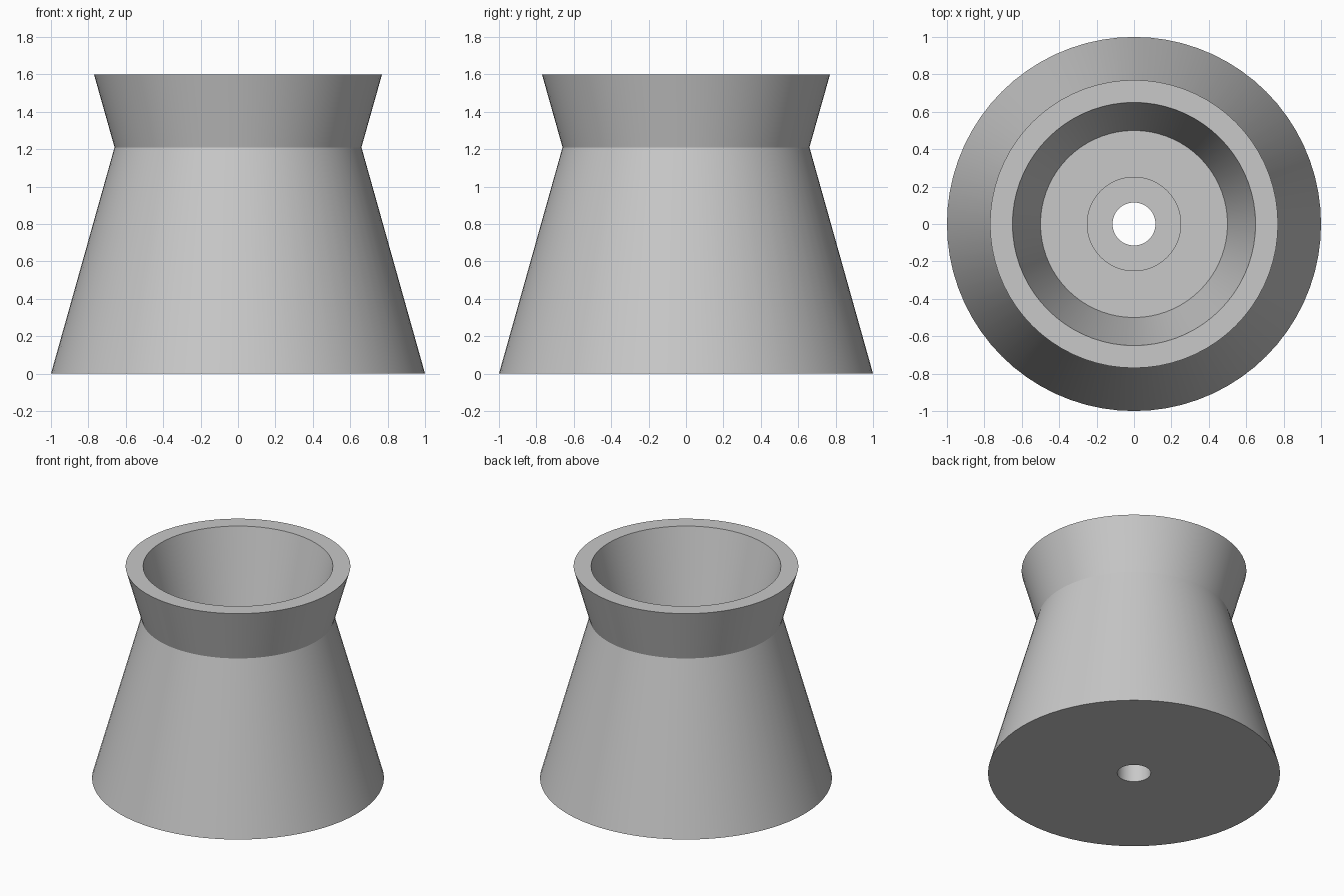
import bpy
import bmesh
from math import cos, sin, radians, tau

cube = bpy.data.objects.get("Cube")
if cube:
    bpy.data.objects.remove(cube, do_unlink=True)

SIDES = 72


def make_material(name, color):
    mat = bpy.data.materials.new(name)
    mat.use_nodes = True
    mat.diffuse_color = color
    mat.node_tree.nodes["Principled BSDF"].inputs["Base Color"].default_value = color
    return mat


def lathe(name, profile, mat):
    """Spin a closed (radius, height) profile about the z axis."""
    bm = bmesh.new()
    rings = [[bm.verts.new((r * cos(tau * i / SIDES), r * sin(tau * i / SIDES), z))
              for i in range(SIDES)] for r, z in profile]
    for k, ring in enumerate(rings):
        upper = rings[(k + 1) % len(rings)]
        for i in range(SIDES):
            j = (i + 1) % SIDES
            bm.faces.new((ring[i], ring[j], upper[j], upper[i]))
    bmesh.ops.recalc_face_normals(bm, faces=bm.faces)
    mesh = bpy.data.meshes.new(name)
    bm.to_mesh(mesh)
    bm.free()
    mesh.materials.append(mat)
    obj = bpy.data.objects.new(name, mesh)
    bpy.context.collection.objects.link(obj)
    bpy.ops.object.select_all(action='DESELECT')
    obj.select_set(True)
    bpy.context.view_layer.objects.active = obj
    bpy.ops.object.shade_smooth_by_angle(angle=radians(25))
    return obj


grey = make_material("light grey", (0.58, 0.58, 0.58, 1))

# Waisted body, flared rim, tapered cup, counterbore and through hole
lathe("flared_pedestal", [
    (0.115, 0), (1, 0),            # underside
    (0.66, 1.21), (0.77, 1.6),     # waist and flared rim
    (0.65, 1.6), (0.5, 1.0),       # cup wall
    (0.25, 1.0), (0.25, 0.75),     # counterbore
    (0.115, 0.75),                 # top of the hole
], grey)
